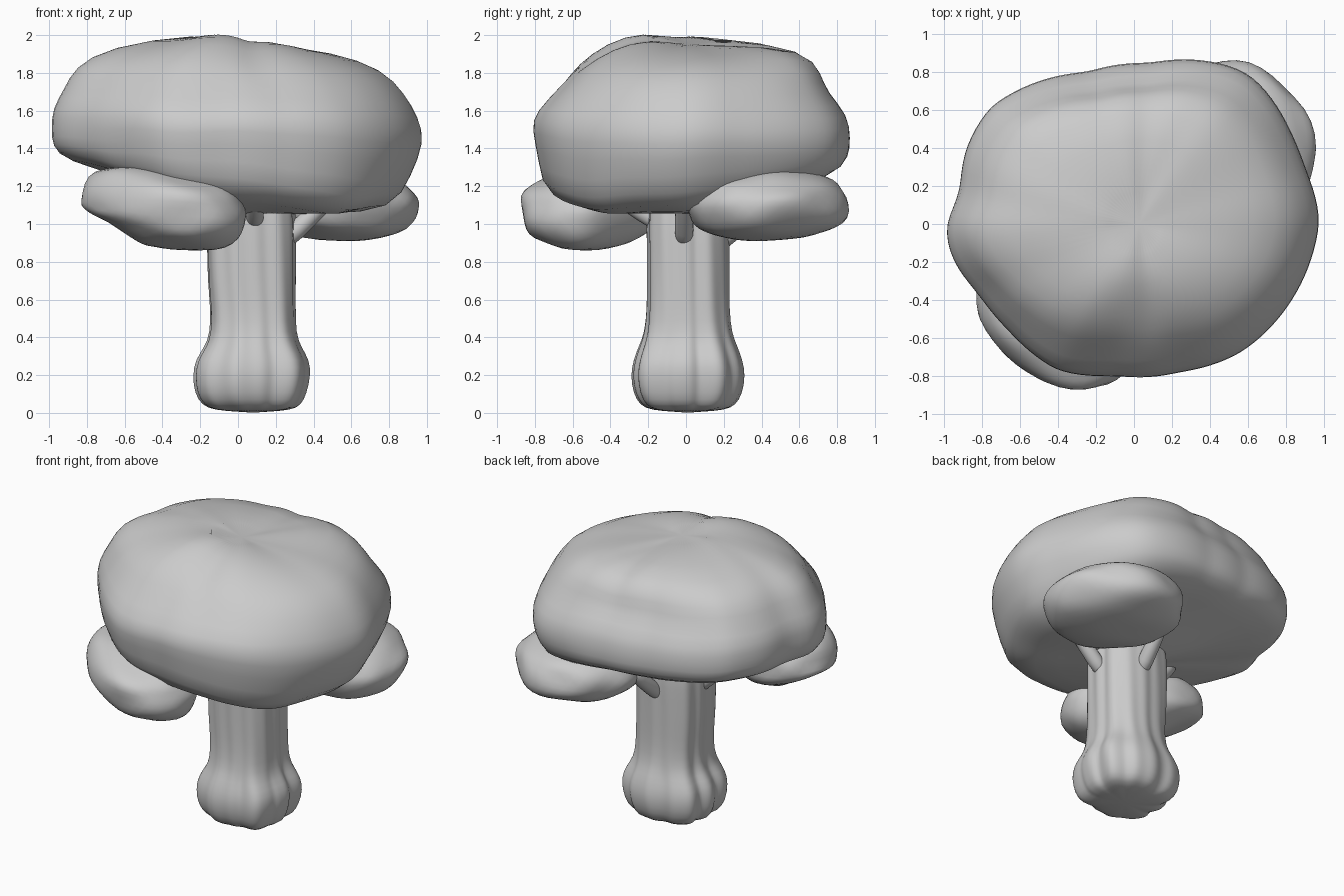
import bpy, bmesh, math
from mathutils import Vector, Matrix, noise

if "Cube" in bpy.data.objects:
    bpy.data.objects.remove(bpy.data.objects["Cube"])


def finish(bm, name, subdiv=0):
    bmesh.ops.recalc_face_normals(bm, faces=bm.faces)
    me = bpy.data.meshes.new(name)
    bm.to_mesh(me)
    bm.free()
    for p in me.polygons:
        p.use_smooth = True
    ob = bpy.data.objects.new(name, me)
    bpy.context.collection.objects.link(ob)
    if subdiv:
        mod = ob.modifiers.new("Smooth", 'SUBSURF')
        mod.levels = mod.render_levels = subdiv
    return ob


def loft(name, rings, bottom, top, subdiv=1):
    """Skin closed rings and close both ends with a fan to a point."""
    bm = bmesh.new()
    vs = [[bm.verts.new(p) for p in r] for r in rings]
    n = len(rings[0])
    for a, b in zip(vs, vs[1:]):
        for i in range(n):
            bm.faces.new((a[i], a[(i + 1) % n], b[(i + 1) % n], b[i]))
    for ring, tip in ((vs[0], bottom), (vs[-1], top)):
        t = bm.verts.new(tip)
        for i in range(n):
            bm.faces.new((ring[i], ring[(i + 1) % n], t))
    return finish(bm, name, subdiv)


# Main canopy: plan outline combined with four side profiles (radius share, height)
outline = [(.98, .03), (.9, .3), (.83, .48), (.73, .66), (.6, .8), (.4, .86),
           (.08, .85), (-.25, .8), (-.75, .61), (-.87, .4), (-.9, .15), (-.98, -.03),
           (-.93, -.2), (-.8, -.37), (-.65, -.56), (-.4, -.77), (-.1, -.8), (.25, -.78),
           (.56, -.68), (.8, -.45), (.93, -.2)]
right = [(.25, 1.05), (.5, 1.06), (.85, 1.09), (.94, 1.27), (1.02, 1.43),
         (.98, 1.56), (.91, 1.69), (.79, 1.82), (.51, 1.92), (.2, 1.95)]
back = [(.25, 1.1), (.55, 1.22), (.92, 1.28), (1, 1.36), (1, 1.45),
        (.99, 1.57), (.85, 1.7), (.83, 1.8), (.75, 1.94), (.3, 1.98)]
left = [(.25, 1.13), (.6, 1.25), (.95, 1.33), (1.02, 1.41), (1.02, 1.5),
        (1.02, 1.61), (.95, 1.71), (.9, 1.82), (.72, 1.94), (.22, 2.01)]
front = [(.25, 1.05), (.55, 1.07), (.93, 1.16), (.96, 1.34), (1.01, 1.5),
         (.99, 1.59), (.79, 1.75), (.7, 1.84), (.5, 1.95), (.3, 2.01)]
sides = [right, back, left, front]
polar = sorted((math.atan2(y, x) % math.tau, math.hypot(x, y)) for x, y in outline)
polar = [(polar[-1][0] - math.tau, polar[-1][1])] + polar + [(polar[0][0] + math.tau, polar[0][1])]


def plan_radius(t):
    for (a, ra), (b, rb) in zip(polar, polar[1:]):
        if a <= t <= b:
            return ra + (rb - ra) * (t - a) / (b - a)


N = 64
rings = []
for k in range(10):
    ring = []
    for i in range(N):
        t = math.tau * i / N
        q = t / (math.pi / 2)
        s = int(q) % 4
        w = q - int(q)
        w = w * w * (3 - 2 * w)
        (f0, z0), (f1, z1) = sides[s][k], sides[(s + 1) % 4][k]
        r = plan_radius(t) * (f0 + (f1 - f0) * w)
        p = Vector((r * math.cos(t), r * math.sin(t), z0 + (z1 - z0) * w))
        # front right underside hangs lower
        if k in (2, 3):
            p.z -= .07 * max(0, math.cos(t + math.pi / 4)) ** 6
        p.z += .02 * noise.noise(p * 3)
        # shallow valley across the crown
        if k > 6:
            p.z -= .03 * math.exp(-((p.x - .08) / .09) ** 2)
        ring.append(p)
    rings.append(ring)
loft("main_canopy", rings, (0, 0, 1.06), (0.03, 0, 1.95))


# Two smaller leaf clumps: lumpy flattened blobs, optionally shallower at the -x end
def clump(name, centre, radii, angle, tilt, seed, taper=0):
    bm = bmesh.new()
    bmesh.ops.create_icosphere(bm, subdivisions=4, radius=1)
    turn = Matrix.Rotation(math.radians(angle), 3, 'Z')
    for v in bm.verts:
        d = v.co.normalized()
        d /= sum(abs(c) ** 2.15 for c in d) ** (1 / 2.15)
        d *= 1 + .06 * noise.noise(d * 1.8 + Vector((seed, 0, seed)))
        p = turn @ Vector(d * r for d, r in zip(d, radii))
        if p.z < 0:
            p.z *= 1 - taper * min(1, max(0, -p.x - .1) / .2)
        p.z += tilt * p.x + .012 * math.sin(22 * p.z + 5 * p.x)
        v.co = p + Vector(centre)
    finish(bm, name)


clump("front_left_clump", (-.40, -.50, 1.085), (.46, .32, .225), -30, -.1, 3, .35)
clump("back_right_clump", (.52, .425, 1.105), (.44, .405, .205), -45, .0, 8)

# Trunk: fluted, slightly squared column with swollen root lobes; rows are z, cx, rx, ry
rows = [(.015, .08, .2, .19), (.04, .075, .25, .24), (.1, .07, .285, .275), (.2, .075, .3, .29),
        (.28, .078, .29, .275), (.35, .08, .245, .25), (.42, .08, .222, .225), (.55, .08, .22, .213),
        (.7, .072, .228, .213), (.9, .07, .23, .213), (1.05, .07, .23, .215), (1.2, .07, .21, .2)]
rings = []
for z, cx, rx, ry in rows:
    ring = []
    for i in range(64):
        t = math.tau * i / 64
        c, s = math.cos(t), math.sin(t)
        lobe = abs(math.cos(4 * t + .6 * math.sin(2 * t) + .5)) - .6
        amp = .11 if z < .4 else .045
        r = (abs(c) ** 3 + abs(s) ** 3) ** (-1 / 3)
        r *= 1 + amp * lobe + .02 * math.sin(13 * t + 2 * z)
        ring.append((cx + rx * r * c, .01 + ry * r * s, z))
    rings.append(ring)
loft("trunk", rings, (.08, .01, 0), (.07, .01, 1.2))


# Branches fanning out under the leaves
def branch(name, a, b, r0, r1):
    a, b = Vector(a), Vector(b)
    q = (b - a).to_track_quat('Z', 'Y')
    rings = [[a.lerp(b, f) + q @ Vector((r * math.cos(t), r * math.sin(t), 0))
              for t in (math.tau * i / 12 for i in range(12))]
             for f, r in ((0, r0), (.5, (r0 + r1) / 2), (1, r1))]
    loft(name, rings, a, b)


branch("branch_right", (.24, -.01, .9), (.52, -.01, 1.17), .055, .045)
branch("branch_back", (.09, .17, .89), (.12, .42, 1.12), .055, .045)
branch("branch_front", (.09, -.14, 1.0), (.09, -.36, 1.14), .05, .045)
branch("branch_left", (-.1, .0, .92), (-.36, -.05, 1.2), .05, .045)
